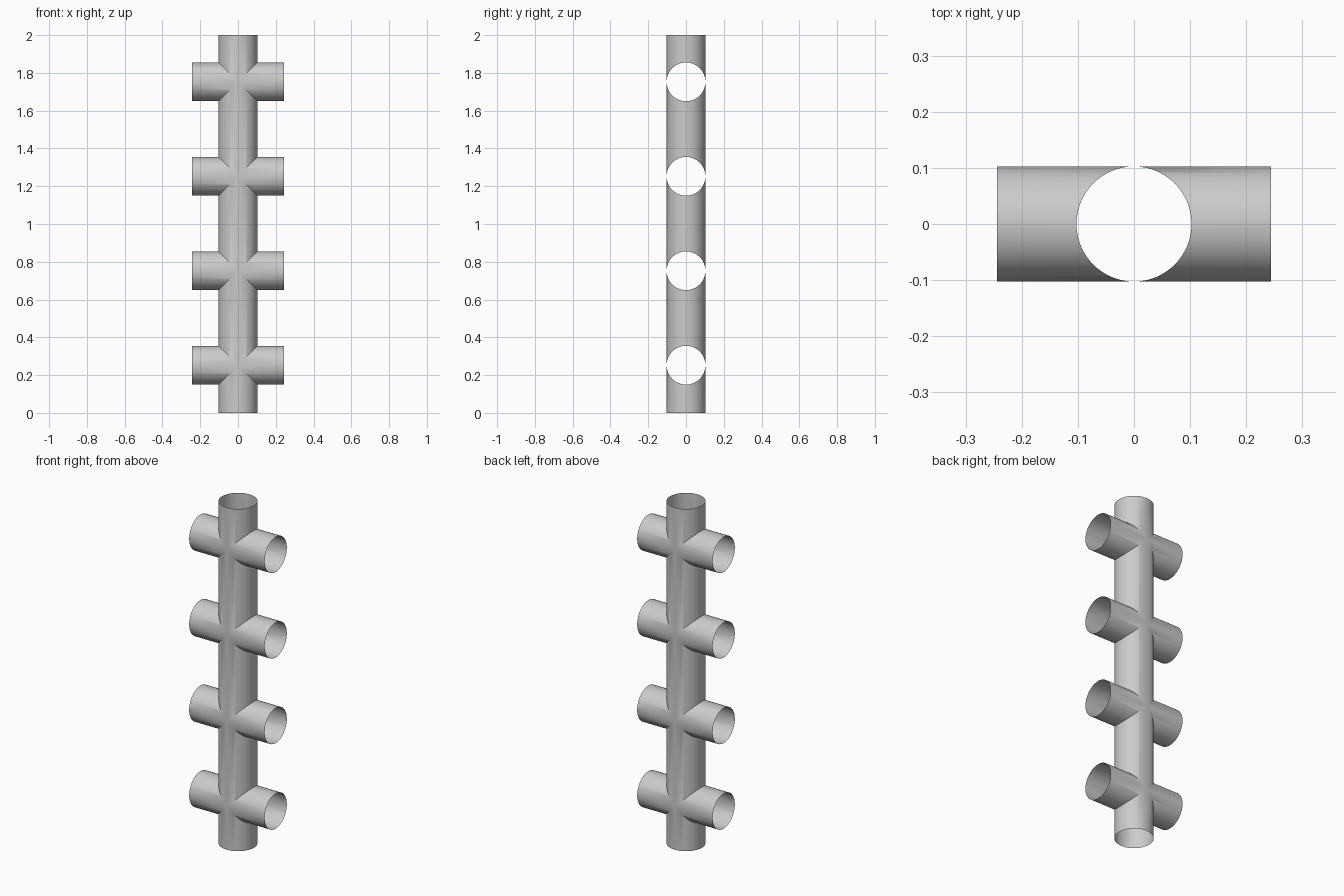
import bpy, bmesh, math

if "Cube" in bpy.data.objects:
    bpy.data.objects.remove(bpy.data.objects["Cube"])

R = 0.1025          # pipe radius
ARM = 0.244         # half length of the side outlets
HEIGHT = 2.0
N = 64              # sides of each pipe
LEVELS = [0.2525 + 0.5 * i for i in range(4)]

bm = bmesh.new()
circle = [(R * math.cos(2 * math.pi * i / N), R * math.sin(2 * math.pi * i / N))
          for i in range(N)]


def sleeve(ring_a, ring_b):
    """Open tube wall between two rings, facing outward."""
    a = [bm.verts.new(p) for p in ring_a]
    b = [bm.verts.new(p) for p in ring_b]
    for i in range(N):
        j = (i + 1) % N
        bm.faces.new((a[i], a[j], b[j], b[i]))


def upright_ring(z, mitre):
    return [(x, y, z + mitre * abs(x)) for x, y in circle]


def outlet_ring(x, mitre, z0):
    return [(x + mitre * abs(z), y, z0 + z) for y, z in circle]


# Upright pipe: lengths between junctions, mitred where they meet the outlets
stops = [(0, 0)] + [(z, 1) for z in LEVELS]
ends = [(z, -1) for z in LEVELS] + [(HEIGHT, 0)]
for lo, hi in zip(stops, ends):
    sleeve(upright_ring(*lo), upright_ring(*hi))

# Side outlets: a left and a right stub at every level
for z0 in LEVELS:
    sleeve(outlet_ring(-ARM, 0, z0), outlet_ring(0, -1, z0))
    sleeve(outlet_ring(0, 1, z0), outlet_ring(ARM, 0, z0))

# Weld the mitred seams into one open pipe
bmesh.ops.remove_doubles(bm, verts=bm.verts, dist=1e-5)
mesh = bpy.data.meshes.new("branched_pipe")
bm.to_mesh(mesh)
bm.free()
pipe = bpy.data.objects.new("branched_pipe", mesh)
bpy.context.collection.objects.link(pipe)
bpy.context.view_layer.objects.active = pipe
pipe.select_set(True)
bpy.ops.object.shade_smooth_by_angle(angle=math.radians(30))
